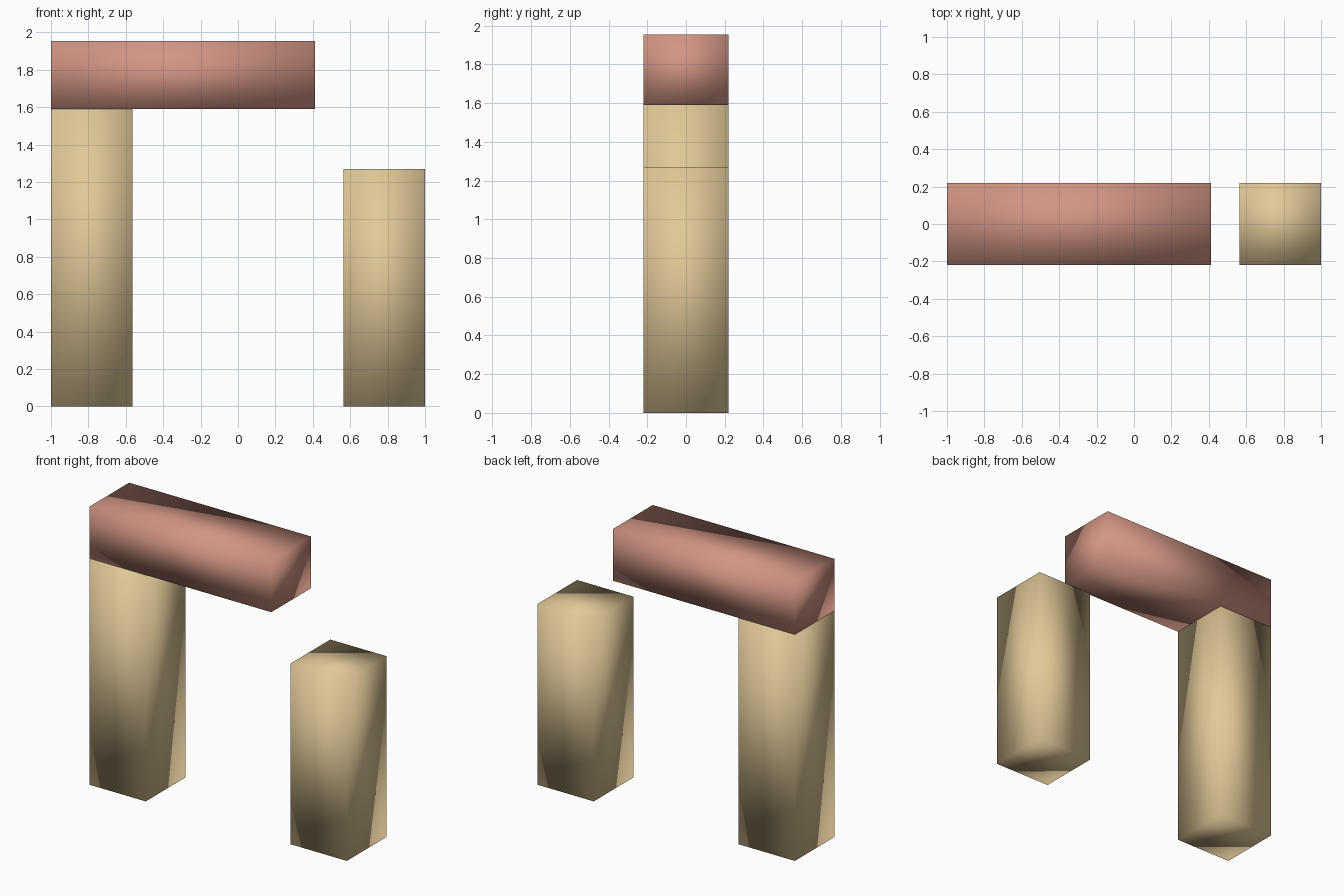
import bpy

if "Cube" in bpy.data.objects:
    bpy.data.objects.remove(bpy.data.objects["Cube"])

HALF_DEPTH = 0.22


def material(name, color):
    mat = bpy.data.materials.new(name)
    mat.diffuse_color = (*color, 1.0)
    mat.use_nodes = True
    mat.node_tree.nodes["Principled BSDF"].inputs["Base Color"].default_value = mat.diffuse_color
    return mat


def block(name, x0, x1, z0, z1, mat):
    """Box spanning the given x and z range, softly shaded across its edges."""
    bpy.ops.mesh.primitive_cube_add(size=1, location=((x0 + x1) / 2, 0, (z0 + z1) / 2))
    obj = bpy.context.object
    obj.name = name
    obj.scale = (x1 - x0, 2 * HALF_DEPTH, z1 - z0)
    bpy.ops.object.transform_apply(location=False, rotation=False, scale=True)
    bpy.ops.object.shade_smooth()
    obj.data.materials.append(mat)
    return obj


sand = material("sand", (0.75, 0.58, 0.31))
clay = material("clay", (0.64, 0.30, 0.23))

# Two uprights of different height
block("tall_pillar", -1.0, -0.563, 0.0, 1.59, sand)
block("short_pillar", 0.563, 1.0, 0.0, 1.27, sand)

# Broken lintel resting on the tall pillar
block("lintel", -1.0, 0.413, 1.59, 1.954, clay)
